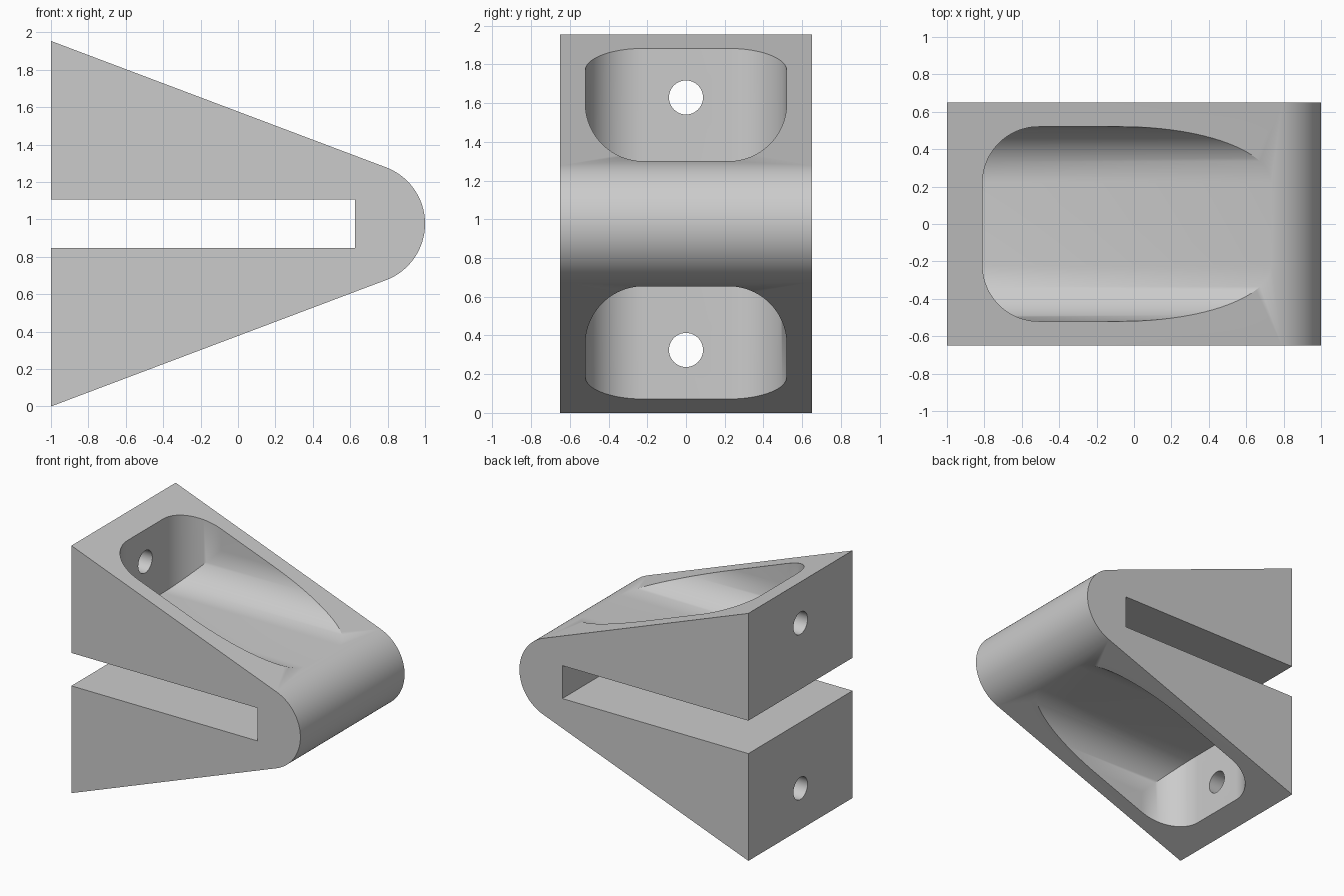
import bpy, bmesh
from math import sin, cos, pi, atan
from mathutils import Vector

if "Cube" in bpy.data.objects:
    bpy.data.objects.remove(bpy.data.objects["Cube"])

MID = 0.977          # height of the symmetry plane
HALF_W = 0.65        # half depth along y
NOSE_R = 0.322
POCKET_W, POCKET_R, POCKET_BACK = 0.52, 0.3, -0.81
FLOOR = 0.323        # pocket floor, measured from the symmetry plane


def arc(cx, cy, r, start, end, steps):
    return [(cx + r * cos(start + (end - start) * i / steps),
             cy + r * sin(start + (end - start) * i / steps)) for i in range(steps + 1)]


def prism(name, points, place, low, high):
    """Extrude a 2D outline; place(a, b, t) maps it into space."""
    bm = bmesh.new()
    face = bm.faces.new([bm.verts.new(place(a, b, low)) for a, b in points])
    shift = Vector(place(0, 0, high)) - Vector(place(0, 0, low))
    new = bmesh.ops.extrude_face_region(bm, geom=[face], use_keep_orig=True)["geom"]
    bmesh.ops.translate(bm, vec=shift, verts=[v for v in new if isinstance(v, bmesh.types.BMVert)])
    bmesh.ops.recalc_face_normals(bm, faces=bm.faces)
    mesh = bpy.data.meshes.new(name)
    bm.to_mesh(mesh)
    bm.free()
    obj = bpy.data.objects.new(name, mesh)
    bpy.context.collection.objects.link(obj)
    return obj


def boolean(target, cutter, operation):
    """Apply a boolean and discard the cutter."""
    mod = target.modifiers.new("cut", 'BOOLEAN')
    mod.operation, mod.solver, mod.object = operation, 'EXACT', cutter
    bpy.context.view_layer.objects.active = target
    bpy.ops.object.modifier_apply(modifier=mod.name)
    bpy.data.objects.remove(cutter)


# Wedge body with a round nose and a central slot
slope = atan(0.374)
nose = arc(1 - NOSE_R, 0, NOSE_R, slope - pi / 2, pi / 2 - slope, 48)
outline = [(-1, 0.13), (-1, MID)] + nose[::-1] + [(-1, -MID), (-1, -0.13), (0.625, -0.13), (0.625, 0.13)]
body = prism("wedge_bracket", outline, lambda a, b, t: (a, t, MID + b), -HALF_W, HALF_W)

inner = POCKET_W - POCKET_R
for side in (1, -1):
    # Pocket: rounded plan outline crossed with a round-bottomed trough
    cx = POCKET_BACK + POCKET_R
    plan = ([(1.2, POCKET_W)] + arc(cx, inner, POCKET_R, pi / 2, pi, 24)
            + arc(cx, -inner, POCKET_R, pi, 1.5 * pi, 24) + [(1.2, -POCKET_W)])
    pocket = prism("pocket_cutter", plan, lambda a, b, t: (a, b, MID + side * t), 0.2, 1.2)
    cz = FLOOR + POCKET_R
    trough = ([(-POCKET_W, 1.4)] + arc(-inner, cz, POCKET_R, pi, 1.5 * pi, 24)
              + arc(inner, cz, POCKET_R, 1.5 * pi, 2 * pi, 24) + [(POCKET_W, 1.4)])
    boolean(pocket, prism("trough_cutter", trough,
                          lambda a, b, t: (t, a, MID + side * b), -1.1, 1.4), 'INTERSECT')
    boolean(body, pocket, 'DIFFERENCE')

    # Screw hole through the end wall
    hole = arc(0, 0.652, 0.088, 0, 2 * pi, 40)[:-1]
    boolean(body, prism("hole_cutter", hole,
                        lambda a, b, t: (t, a, MID + side * b), -1.1, -0.7), 'DIFFERENCE')

# Plain grey finish
grey = bpy.data.materials.new("light grey")
grey.use_nodes = True
colour = (0.6, 0.6, 0.6, 1)
grey.diffuse_color = colour
grey.node_tree.nodes["Principled BSDF"].inputs["Base Color"].default_value = colour
body.data.materials.clear()
body.data.materials.append(grey)
for poly in body.data.polygons:
    poly.material_index = 0

bpy.ops.object.select_all(action='DESELECT')
body.select_set(True)
bpy.context.view_layer.objects.active = body
bpy.ops.object.shade_smooth_by_angle()
